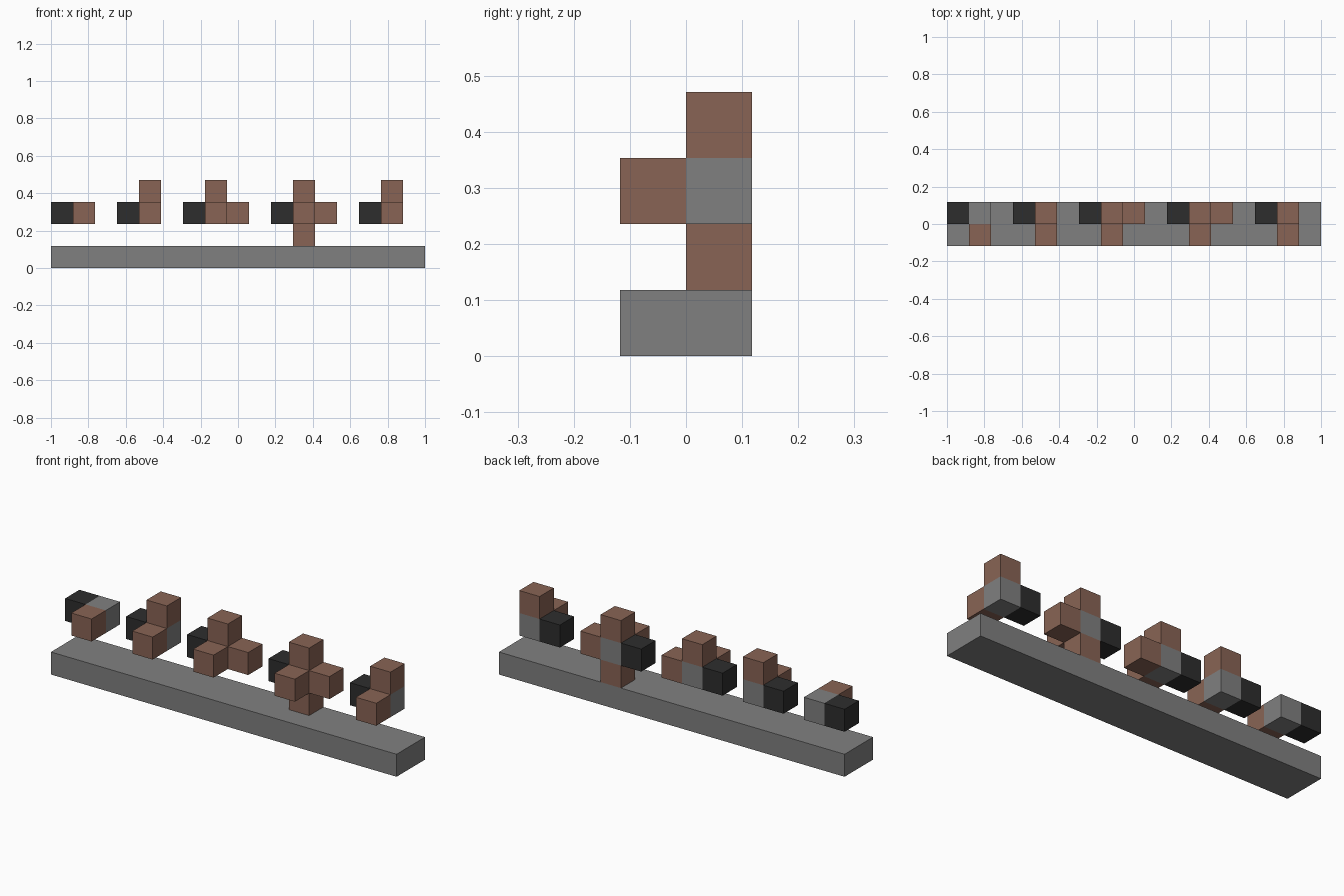
import bpy
from mathutils import Vector

cube = bpy.data.objects.get("Cube")
if cube:
    bpy.data.objects.remove(cube, do_unlink=True)

U = 2 / 17  # edge of one block


def material(name, rgb):
    m = bpy.data.materials.new(name)
    m.use_nodes = True
    m.diffuse_color = (*rgb, 1)
    bsdf = next(n for n in m.node_tree.nodes if n.type == 'BSDF_PRINCIPLED')
    bsdf.inputs["Base Color"].default_value = (*rgb, 1)
    return m


GRAY = material("stone gray", (0.216, 0.216, 0.216))
BROWN = material("clay brown", (0.25, 0.127, 0.09))
BLACK = material("charcoal", (0.027, 0.027, 0.027))


def block(name, corner, mat, size=(1, 1, 1)):
    """Box given by its low corner and size, both in block units."""
    size = Vector(size)
    bpy.ops.mesh.primitive_cube_add(size=1, location=(Vector(corner) + size / 2) * U)
    ob = bpy.context.object
    ob.name = name
    ob.scale = size * U
    bpy.ops.object.transform_apply(location=False, rotation=False, scale=True)
    ob.data.materials.append(mat)


# Long slab under everything
block("base_slab", (-8.5, -1, 0), GRAY, (17, 2, 1))

# Floating joints: a gray hub, a dark block on its right, brown arms
ARMS = {"front": (0, -1, 0), "upper": (0, 0, 1), "left": (1, 0, 0), "lower": (0, 0, -1)}
JOINTS = [
    (0, ["front"]),
    (3, ["front", "upper"]),
    (6, ["front", "upper", "left"]),
    (10, ["front", "upper", "left", "lower"]),
    (14, ["front", "upper"]),
]
for i, (start, arms) in enumerate(JOINTS, 1):
    hub = Vector((start - 7.5, 0, 2))
    block(f"joint_{i}_hub", hub, GRAY)
    block(f"joint_{i}_dark_block", hub - Vector((1, 0, 0)), BLACK)
    for arm in arms:
        block(f"joint_{i}_{arm}_arm", hub + Vector(ARMS[arm]), BROWN)
